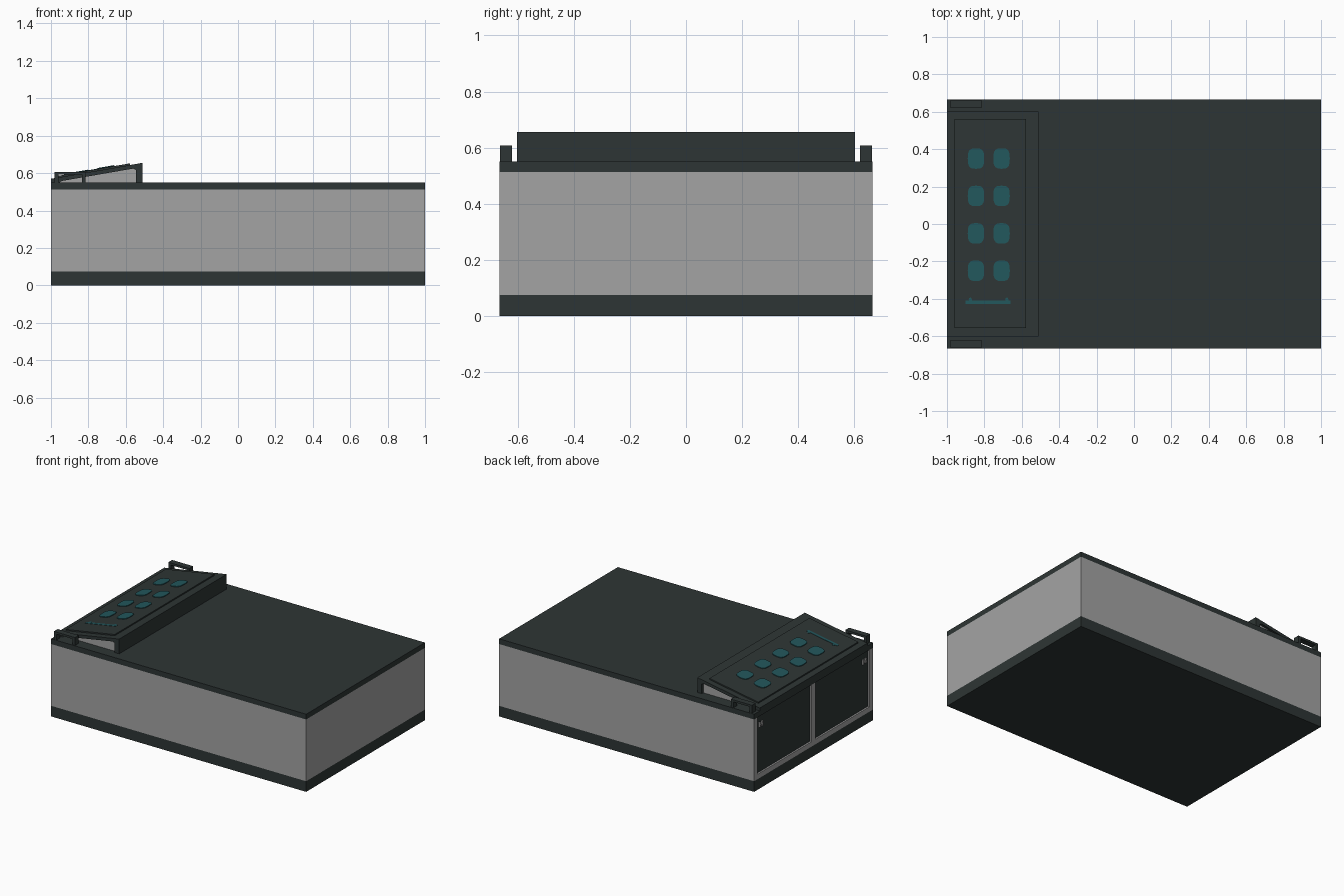
import bpy, math
from mathutils import Matrix, Vector

if "Cube" in bpy.data.objects:
    bpy.data.objects.remove(bpy.data.objects["Cube"])


def material(name, rgb):
    m = bpy.data.materials.new(name)
    m.diffuse_color = (*rgb, 1)
    m.use_nodes = True
    m.node_tree.nodes["Principled BSDF"].inputs["Base Color"].default_value = m.diffuse_color
    return m


DARK = material("charcoal", (0.027, 0.036, 0.035))
GREY = material("mid grey", (0.37, 0.37, 0.37))
TEAL = material("teal", (0.016, 0.095, 0.108))


def prism(name, pts, depth, mat, place):
    """Extrude a closed 2D outline; place maps (u, v, w) to a 3D point."""
    n = len(pts)
    verts = [place(u, v, w) for w in depth for u, v in pts]
    faces = [tuple(range(n))[::-1], tuple(range(n, 2 * n))]
    faces += [(i, (i + 1) % n, n + (i + 1) % n, n + i) for i in range(n)]
    me = bpy.data.meshes.new(name)
    me.from_pydata(verts, [], faces)
    me.materials.append(mat)
    ob = bpy.data.objects.new(name, me)
    bpy.context.collection.objects.link(ob)
    # consistent outward normals
    import bmesh
    bm = bmesh.new()
    bm.from_mesh(me)
    bmesh.ops.recalc_face_normals(bm, faces=bm.faces)
    bm.to_mesh(me)
    bm.free()
    return ob


def box(name, x, y, z, mat):
    pts = [(x[0], y[0]), (x[1], y[0]), (x[1], y[1]), (x[0], y[1])]
    return prism(name, pts, z, mat, lambda u, v, w: (u, v, w))


def side_profile(name, pts, y, mat):
    return prism(name, pts, y, mat, lambda u, v, w: (u, w, v))


Y = 0.665
# Cabinet: plinth, body and worktop
box("plinth", (-1, 1), (-Y, Y), (0, 0.075), DARK)
box("cabinet_body", (-0.97, 1), (-Y, Y), (0.075, 0.513), GREY)
box("worktop", (-1, 1), (-Y, Y), (0.513, 0.55), DARK)

# Door frame on the left end
box("frame_bottom", (-1, -0.97), (-Y, Y), (0.075, 0.11), GREY)
box("frame_divider", (-1, -0.97), (-0.02, 0.02), (0.11, 0.513), GREY)
for s, side in ((-1, "front"), (1, "back")):
    box(f"frame_post_{side}", (-1, -0.97), sorted((s * 0.625, s * Y)), (0.11, 0.513), GREY)
    # Recessed door with a small pull
    box(f"door_{side}", (-0.988, -0.97), sorted((s * 0.02, s * 0.625)), (0.11, 0.513), DARK)
    for k in (0.565, 0.595):
        box(f"door_pull_post_{side}", (-1, -0.988), (s * k - 0.006, s * k + 0.006),
            (0.43, 0.465), GREY)
    box(f"door_pull_bar_{side}", (-1, -0.995), (s * 0.58 - 0.02, s * 0.58 + 0.02),
        (0.443, 0.452), GREY)

    # Strap handle beside the console
    strap = [(-0.98, 0.55), (-0.98, 0.607), (-0.815, 0.607), (-0.815, 0.55),
             (-0.835, 0.55), (-0.835, 0.592), (-0.96, 0.592), (-0.96, 0.55)]
    side_profile(f"strap_handle_{side}", strap, (s * 0.62, s * 0.662), DARK)

# Sloping console: grey core inside a dark shell
X0, X1, Z0, Z1 = -1, -0.51, 0.57, 0.655
slope = (Z1 - Z0) / (X1 - X0)


def top(x):
    return Z0 + slope * (x - X0)


side_profile("console_core", [(-0.98, 0.55), (-0.53, 0.55), (-0.53, top(-0.53) - 0.01),
                              (-0.98, top(-0.98) - 0.01)], (-0.585, 0.585), GREY)
shell = [(X0, 0.55), (X0, Z0), (X1, Z1), (X1, 0.55), (-0.545, 0.55),
         (-0.545, top(-0.545) - 0.032), (-0.56, top(-0.56) - 0.022),
         (-0.94, top(-0.94) - 0.022), (-0.955, 0.55)]
side_profile("console_shell", shell, (-0.602, 0.602), DARK)


def on_slope(u, v, w):
    return (u, v, top(u) + w)


# Raised control panel
prism("control_panel", [(-0.96, -0.557), (-0.577, -0.557), (-0.577, 0.562), (-0.96, 0.562)],
      (-0.004, 0.009), DARK, on_slope)

# Rounded buttons in two columns
def rounded(cx, cy, rx, ry, n=20, p=0.65):
    out = []
    for i in range(n):
        a = 2 * math.pi * i / n
        c, s = math.cos(a), math.sin(a)
        out.append((cx + rx * math.copysign(abs(c) ** p, c),
                    cy + ry * math.copysign(abs(s) ** p, s)))
    return out


for cx in (-0.845, -0.708):
    for cy in (0.35, 0.15, -0.05, -0.25):
        prism("button", rounded(cx, cy, 0.044, 0.055), (0.005, 0.014), TEAL, on_slope)

# Indicator strip with two small nubs
prism("indicator_strip", [(-0.9, -0.428), (-0.66, -0.428), (-0.66, -0.408), (-0.9, -0.408)],
      (0.005, 0.011), TEAL, on_slope)
for cx in (-0.875, -0.68):
    prism("indicator_nub", rounded(cx, -0.405, 0.009, 0.012, 8, 1), (0.005, 0.011), TEAL, on_slope)
